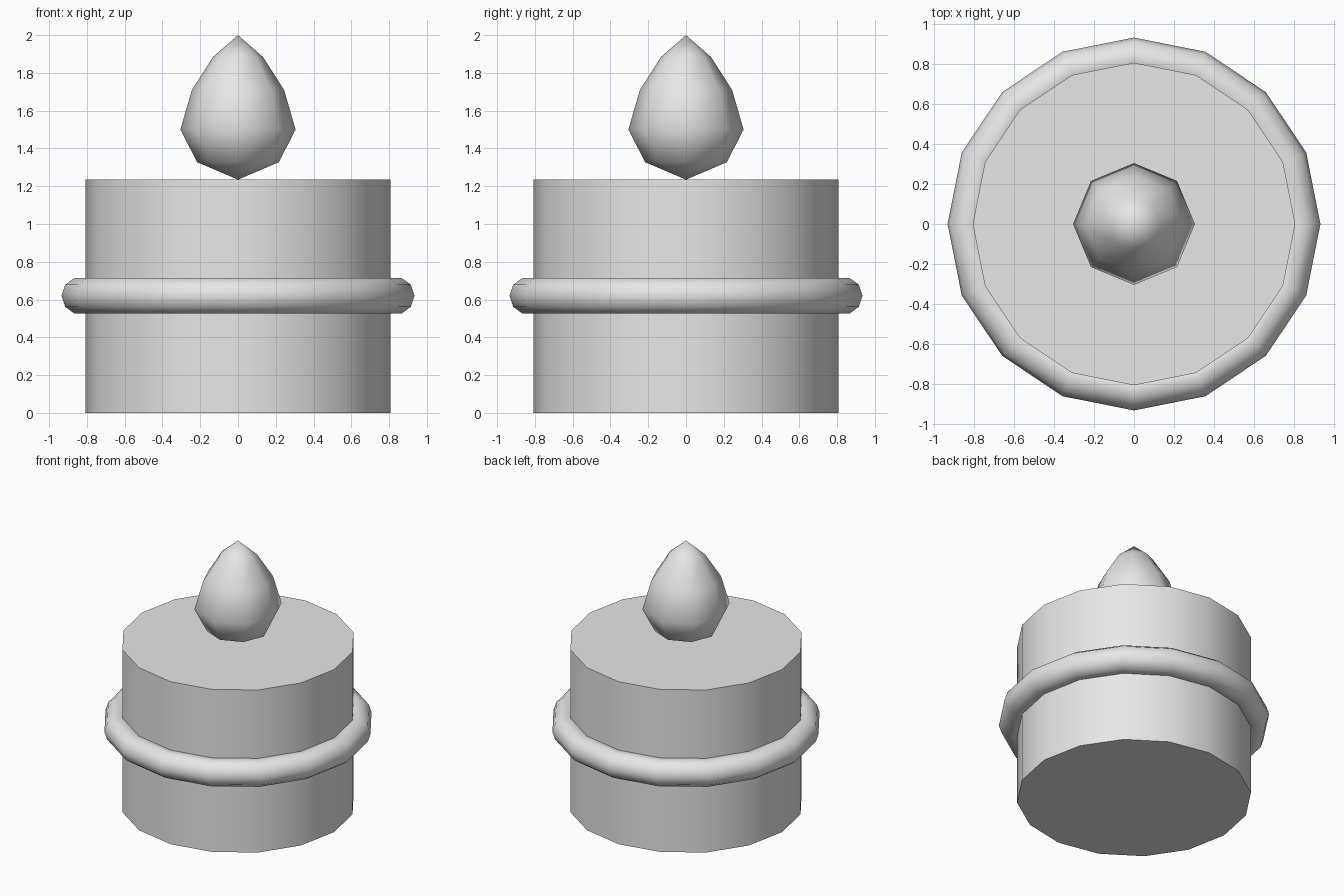
import bpy, math

if "Cube" in bpy.data.objects:
    bpy.data.objects.remove(bpy.data.objects["Cube"])

grey = bpy.data.materials.new("plain_grey")
grey.diffuse_color = (0.8, 0.8, 0.8, 1)
grey.use_nodes = True
grey.node_tree.nodes["Principled BSDF"].inputs["Base Color"].default_value = grey.diffuse_color


def finish(obj, name, angle):
    obj.name = name
    obj.data.materials.append(grey)
    bpy.ops.object.select_all(action='DESELECT')
    obj.select_set(True)
    bpy.context.view_layer.objects.active = obj
    bpy.ops.object.shade_smooth_by_angle(angle=math.radians(angle))


def lathe(name, profile, sides, angle):
    """Spin (radius, z) points round the z axis, from bottom pole to top pole."""
    verts = [(0, 0, profile[0][1])]
    for r, z in profile[1:-1]:
        for i in range(sides):
            a = 2 * math.pi * i / sides
            verts.append((r * math.cos(a), r * math.sin(a), z))
    verts.append((0, 0, profile[-1][1]))
    rings, top = len(profile) - 2, len(verts) - 1
    faces = []
    for i in range(sides):
        j = (i + 1) % sides
        faces.append((0, 1 + j, 1 + i))
        for k in range(rings - 1):
            a, b = 1 + k * sides, 1 + (k + 1) * sides
            faces.append((a + i, a + j, b + j, b + i))
        last = 1 + (rings - 1) * sides
        faces.append((last + i, last + j, top))
    mesh = bpy.data.meshes.new(name)
    mesh.from_pydata(verts, [], faces)
    obj = bpy.data.objects.new(name, mesh)
    bpy.context.collection.objects.link(obj)
    finish(obj, name, angle)


# Candle body
bpy.ops.mesh.primitive_cylinder_add(vertices=16, radius=0.808, depth=1.235,
                                    location=(0, 0, 0.6175))
finish(bpy.context.object, "candle_body", 40)

# Band around the middle
bpy.ops.mesh.primitive_torus_add(major_segments=16, minor_segments=10,
                                 major_radius=0.834, minor_radius=0.1,
                                 location=(0, 0, 0.62))
finish(bpy.context.object, "band", 60)

# Flame
lathe("flame", [(0, 1.235), (0.216, 1.327), (0.305, 1.5), (0.244, 1.71),
                (0.132, 1.885), (0, 2.0)], 8, 80)
